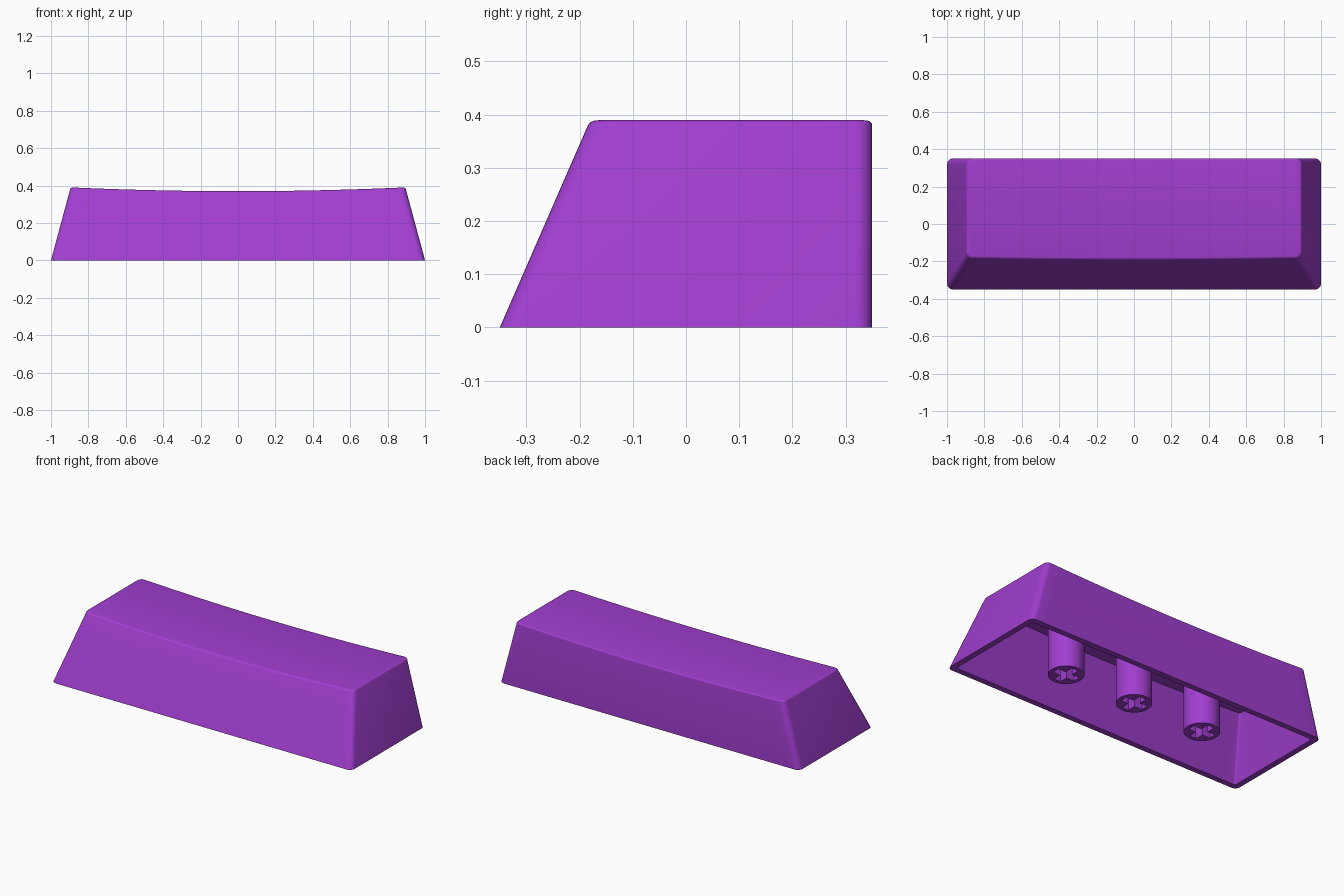
import bpy, bmesh, math

if "Cube" in bpy.data.objects:
    bpy.data.objects.remove(bpy.data.objects["Cube"], do_unlink=True)

# Single purple plastic
COLOR = (0.352, 0.048, 0.624, 1.0)
purple = bpy.data.materials.new("purple plastic")
purple.use_nodes = True
purple.diffuse_color = COLOR
bsdf = next(n for n in purple.node_tree.nodes if n.type == 'BSDF_PRINCIPLED')
bsdf.inputs["Base Color"].default_value = COLOR
bsdf.inputs["Roughness"].default_value = 0.5

HEIGHT = 0.39      # height at the raised ends
DIP = 0.02         # sag of the top at its middle
CORNER = 0.032     # radius of the upright corners
BEVEL = 0.01       # rounding of the top rim
WALL = 0.035
ROOF = 0.05
ARC, SPAN = 6, 28  # segments per corner and along each long side


def finish(name, bm):
    """Turn a bmesh into a smooth-shaded object with sharp edges kept."""
    bmesh.ops.recalc_face_normals(bm, faces=bm.faces)
    mesh = bpy.data.meshes.new(name)
    bm.to_mesh(mesh)
    bm.free()
    mesh.materials.append(purple)
    obj = bpy.data.objects.new(name, mesh)
    bpy.context.collection.objects.link(obj)
    bpy.ops.object.select_all(action='DESELECT')
    obj.select_set(True)
    bpy.context.view_layer.objects.active = obj
    bpy.ops.object.shade_smooth_by_angle(angle=math.radians(30))
    return obj


def dish(x):
    return HEIGHT - DIP + DIP * (x / 0.89) ** 2


def ring(bm, level, drop=0.0, inset=0.0):
    """Rounded outline; level 0 is the base, level 1 the dished top less drop."""
    def extents(z):
        t = z / HEIGHT
        return 1 - 0.105 * t - inset, -0.35 + 0.17 * t + inset, 0.35 - inset

    r = max(CORNER - inset, 0.012)
    steps = [(-1, math.pi / 2 * i / ARC) for i in range(ARC + 1)]
    unit = [(-1, -r * math.cos(a), r * (1 - math.sin(a))) for _, a in steps]
    unit += [(-1 + 2 * i / SPAN, 0, 0) for i in range(1, SPAN)]
    unit += [(1, -x, y) for _, x, y in reversed(unit[:ARC + 1])]
    front, back = [], []
    for s, dx, dy in unit:
        z = level * (HEIGHT - drop)
        for _ in range(3):      # settle x and z together on the sloped wall
            w, y0, y1 = extents(z)
            x = s * (w - r) + dx
            z = level * (dish(x) - drop)
        w, y0, y1 = extents(z)
        front.append(bm.verts.new((x, y0 + dy, z)))
        back.append(bm.verts.new((x, y1 - dy, z)))
    return front + back[::-1]


def bridge(bm, a, b):
    n = len(a)
    for i in range(n):
        j = (i + 1) % n
        bm.faces.new((a[i], a[j], b[j], b[i]))


def cap(bm, loop):
    """Strips running front to back, following the dish."""
    n, half = len(loop), len(loop) // 2
    for i in range(half - 1):
        bm.faces.new((loop[i], loop[i + 1], loop[n - 2 - i], loop[n - 1 - i]))


# Hollow shell: outer wall, rounded top rim, dished top, inner wall and roof
bm = bmesh.new()
outer = [ring(bm, 0)]
for k in range(5):
    a = math.pi / 2 * k / 4
    outer.append(ring(bm, 1, BEVEL * (1 - math.sin(a)), BEVEL * (1 - math.cos(a))))
for lower, upper in zip(outer, outer[1:]):
    bridge(bm, lower, upper)
cap(bm, outer[-1])
inner = [ring(bm, 0, ROOF, WALL), ring(bm, 1, ROOF, WALL)]
bridge(bm, outer[0], inner[0])
bridge(bm, inner[0], inner[1])
cap(bm, inner[1])
finish("key_shell", bm)


# Round stems with a cross-shaped socket in the underside
def stem(name, cx):
    radius, arm, half, depth, top = 0.097, 0.073, 0.022, 0.18, 0.335
    circle = [(radius * math.cos(2 * math.pi * i / 40),
               radius * math.sin(2 * math.pi * i / 40)) for i in range(40)]
    cross = []
    for q in range(4):
        c, s = round(math.cos(q * math.pi / 2)), round(math.sin(q * math.pi / 2))
        for x, y in ((arm, -half), (arm, half), (half, half)):
            cross.append((x * c - y * s, x * s + y * c))

    bm = bmesh.new()

    def loop(points, z):
        return [bm.verts.new((cx + x, y, z)) for x, y in points]

    rim, socket = loop(circle, 0.002), loop(cross, 0.002)
    edges = [bm.edges.new((l[i - 1], l[i])) for l in (rim, socket) for i in range(len(l))]
    bmesh.ops.triangle_fill(bm, edges=edges, use_beauty=True)
    bridge(bm, rim, loop(circle, top))
    floor = loop(cross, depth)
    bridge(bm, socket, floor)
    bm.faces.new(floor)
    finish(name, bm)


for name, x in (("right_stem", -0.47), ("middle_stem", 0.0), ("left_stem", 0.47)):
    stem(name, x)
